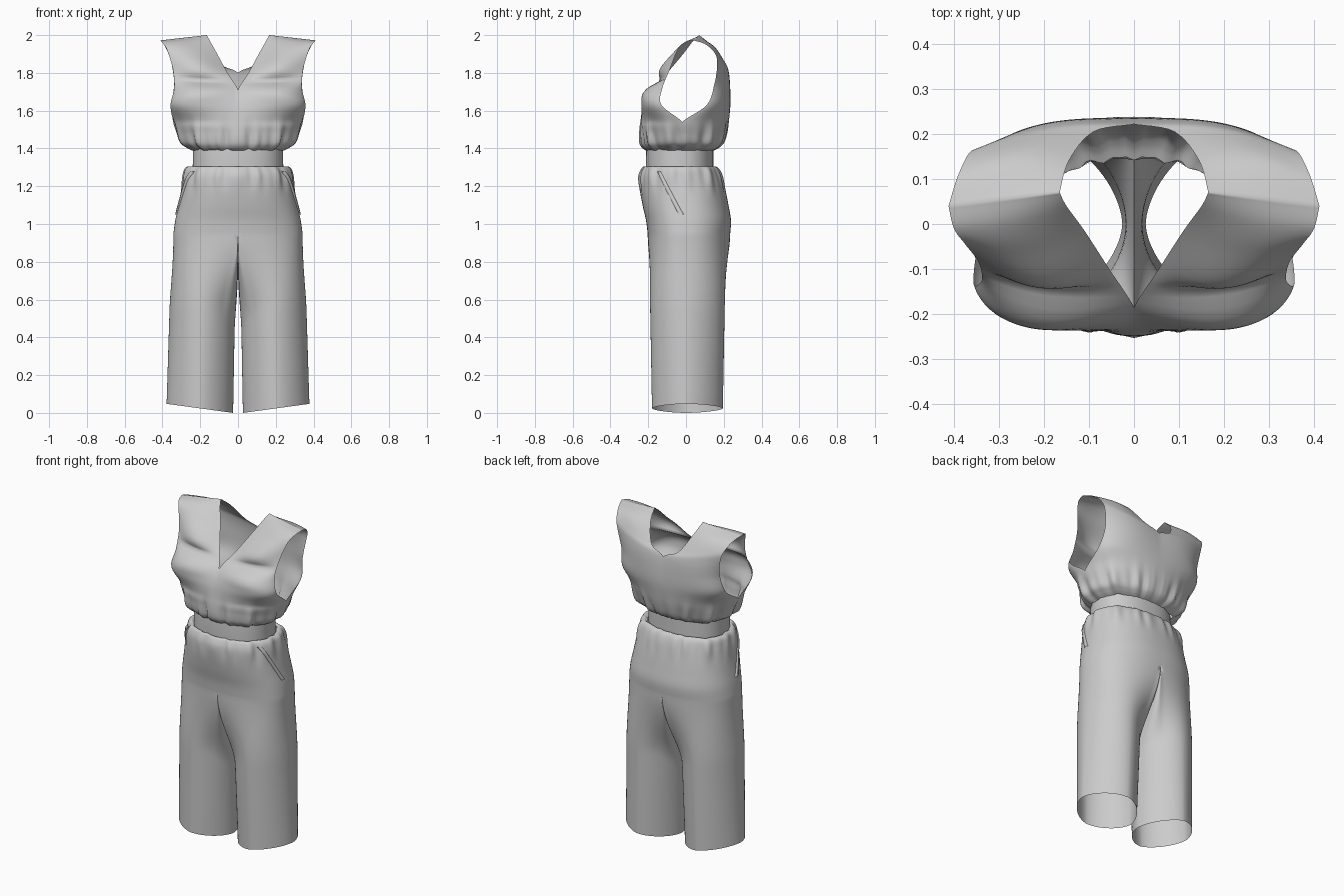
import bpy, bmesh, math
from mathutils import Vector

if "Cube" in bpy.data.objects:
    bpy.data.objects.remove(bpy.data.objects["Cube"])

NU = 32          # columns per quarter of the garment


def lerp(a, b, t):
    return a + (b - a) * t


def smooth(t):
    t = max(0.0, min(1.0, t))
    return t * t * (3 - 2 * t)


def spline(keys, t):
    """Catmull-Rom through equal-length key tuples, t in 0..len-1."""
    i = min(int(t), len(keys) - 2)
    f = t - i
    n = len(keys) - 1
    quad = zip(*(keys[max(0, min(n, i + k))] for k in (-1, 0, 1, 2)))
    return [0.5 * (2 * b + (c - a) * f + (2 * a - 5 * b + 4 * c - d) * f * f
            + (3 * b - a - 3 * c + d) * f ** 3) for a, b, c, d in quad]


def row_point(key, u):
    """Point between the inner edge (u=0) and outer edge (u=1) of a panel row."""
    xi, yi, zi, xo, yo, zo, w, bulge = key
    a = u * math.pi / 2
    ex = lerp(u, max(0, math.sin(a)) ** 0.87, w)
    ey = lerp(u, 1 - max(0, math.cos(a)) ** 0.87, w)
    side = -1 if yi < yo or bulge < 0 else 1
    return Vector((lerp(max(0, xi), xo, ex),
                   lerp(yi, yo, ey) + side * abs(bulge) * math.sin(math.pi * u),
                   lerp(zi, zo, u)))


def panel(keys, steps):
    """Grid of points from key rows."""
    total = (len(keys) - 1) * steps
    return [[row_point(spline(keys, r / steps), c / NU) for c in range(NU + 1)]
            for r in range(total + 1)]


def ripple(p, z0, spread, amp):
    """Gathered folds around the waist."""
    d = Vector((p.x, p.y + 0.03, 0))
    th = math.atan2(p.x, -(p.y + 0.03))
    f = (math.sin(15 * th + 0.6) + 0.7 * math.sin(26 * th + 2 + 5 * p.z)
         + 0.5 * math.sin(9 * th + 1))
    return p + d.normalized() * amp * f * math.exp(-((p.z - z0) / spread) ** 2)


def build(name, grids, fold=None):
    """Skin point grids, weld them, mirror across x."""
    bm = bmesh.new()
    for g in grids:
        vs = [[bm.verts.new(ripple(p, *fold) if fold else p) for p in row] for row in g]
        for r in range(len(vs) - 1):
            for c in range(len(vs[0]) - 1):
                bm.faces.new((vs[r][c], vs[r][c + 1], vs[r + 1][c + 1], vs[r + 1][c]))
    bmesh.ops.remove_doubles(bm, verts=bm.verts, dist=0.0003)
    bmesh.ops.recalc_face_normals(bm, faces=bm.faces)
    me = bpy.data.meshes.new(name)
    bm.to_mesh(me)
    bm.free()
    me.polygons.foreach_set("use_smooth", [True] * len(me.polygons))
    ob = bpy.data.objects.new(name, me)
    bpy.context.collection.objects.link(ob)
    ob.modifiers.new("Mirror", 'MIRROR').merge_threshold = 0.0005
    return ob


def ring_keys(levels, yside, back):
    """Rows of a half ring: levels are (z, half width, front y, back y)."""
    return [(0, yb if back else yf, z, x, yside, z, 1, 0) for z, x, yf, yb in levels]


# Bodice: gathered blouson base, then front and back panels up to the shoulder
base = [(1.39, .240, -.208, .145), (1.405, .268, -.226, .172), (1.43, .300, -.238, .195),
        (1.48, .320, -.242, .212)]
shoulder = (.165, .07, 2.0, .412, .04, 1.972, 0, 0)
front = ring_keys(base, -.02, False) + [
    (0, -.24, 1.54, .342, -.02, 1.54, 1, 0),
    (0, -.225, 1.63, .357, -.13, 1.63, .8, .03),
    (0, -.185, 1.71, .338, -.125, 1.72, .5, .045),
    (.055, -.10, 1.80, .345, -.085, 1.82, 0, -.05),
    (.11, -.015, 1.90, .375, -.045, 1.92, 0, -.03),
    (.15, .04, 1.972, .40, -.01, 1.96, 0, -.012),
    shoulder]
back = ring_keys(base, -.02, True) + [
    (0, .225, 1.54, .342, -.02, 1.54, 1, 0),
    (0, .235, 1.63, .352, .11, 1.63, .8, .01),
    (0, .232, 1.72, .338, .15, 1.74, .5, .02),
    (0, .222, 1.80, .350, .165, 1.84, .2, .022),
    (.09, .205, 1.845, .368, .155, 1.90, 0, .015),
    (.145, .14, 1.94, .392, .105, 1.95, 0, .02),
    shoulder]
build("bodice", [panel(front, 6), panel(back, 6)], (1.44, .08, .008))

# Waistband
band = [(1.29, .240, -.212, .145), (1.345, .239, -.212, .145), (1.40, .238, -.210, .145)]
build("waistband", [panel(ring_keys(band, -.03, b), 3) for b in (False, True)])

# Trouser hips, gathered under the band
hips = [(.95, .342, -.203, .234), (1.02, .332, -.212, .238), (1.10, .315, -.230, .225),
        (1.18, .300, -.243, .209), (1.25, .290, -.245, .192), (1.29, .280, -.232, .175),
        (1.305, .262, -.218, .155), (1.295, .240, -.210, .143)]
hip_front, hip_back = (ring_keys(hips, -.01, b) for b in (False, True))
hip_grids = [panel(hip_front, 6), panel(hip_back, 6)]

# Trouser leg: hem ring blending into the hip ring plus the crotch curve
SEAM = math.radians(130)
outer = hip_grids[0][0] + hip_grids[1][0][-2::-1]
ring = [(lerp(-SEAM, SEAM, i / (2 * NU)), p) for i, p in enumerate(outer)]
yf, yb, K = outer[0].y, outer[-1].y, 24
for k in range(1, K + 1):
    q = k / K
    c = Vector((0, (yf + yb) / 2 + (yb - yf) / 2 * math.cos(math.pi * q),
                .95 - .18 * math.sin(math.pi * q)))
    ring.append((lerp(SEAM, 2 * math.pi - SEAM, q), c))


def spow(v, e):
    return math.copysign(abs(v) ** e, v)


def leg_point(phi, top, s):
    xo, xi = lerp(.378, .350, s), lerp(.026, .012, s)
    depth = lerp(.195, .212, s) if math.sin(phi) > 0 else lerp(.18, .197, s)
    e = lerp(1.2, 1.0, s)
    x = (xo + xi) / 2 + (xo - xi) / 2 * spow(math.cos(phi), e)
    y = depth * spow(math.sin(phi), e)
    hem = .048 * (x - .026) / .352 if s == 0 else .048 * max(0, min(1, (x - .02) / .352))
    w = smooth((s - .55) / .45)
    return Vector((lerp(x, top.x, w), lerp(y, top.y, w), lerp(hem, top.z, s)))


leg = [[leg_point(phi, top, r / 36) for phi, top in ring] for r in range(37)]
build("trousers", hip_grids + [leg], (1.26, .07, .005))

# Slanted pocket edges lying on the hips
pocket = []
for i in range(17):
    t = i / 16
    key = spline(hip_front, lerp(4.6, 1.4, t))
    u = lerp(.60, .93, t)
    line = []
    for du, out in ((0, -.004), (.008, .007), (.06, .007), (.07, -.004)):
        p = row_point(key, u + du)
        p = ripple(p, 1.26, .07, .005)
        line.append(p + Vector((p.x, p.y, 0)).normalized() * out)
    pocket.append(line)
build("pocket_edges", [pocket])
